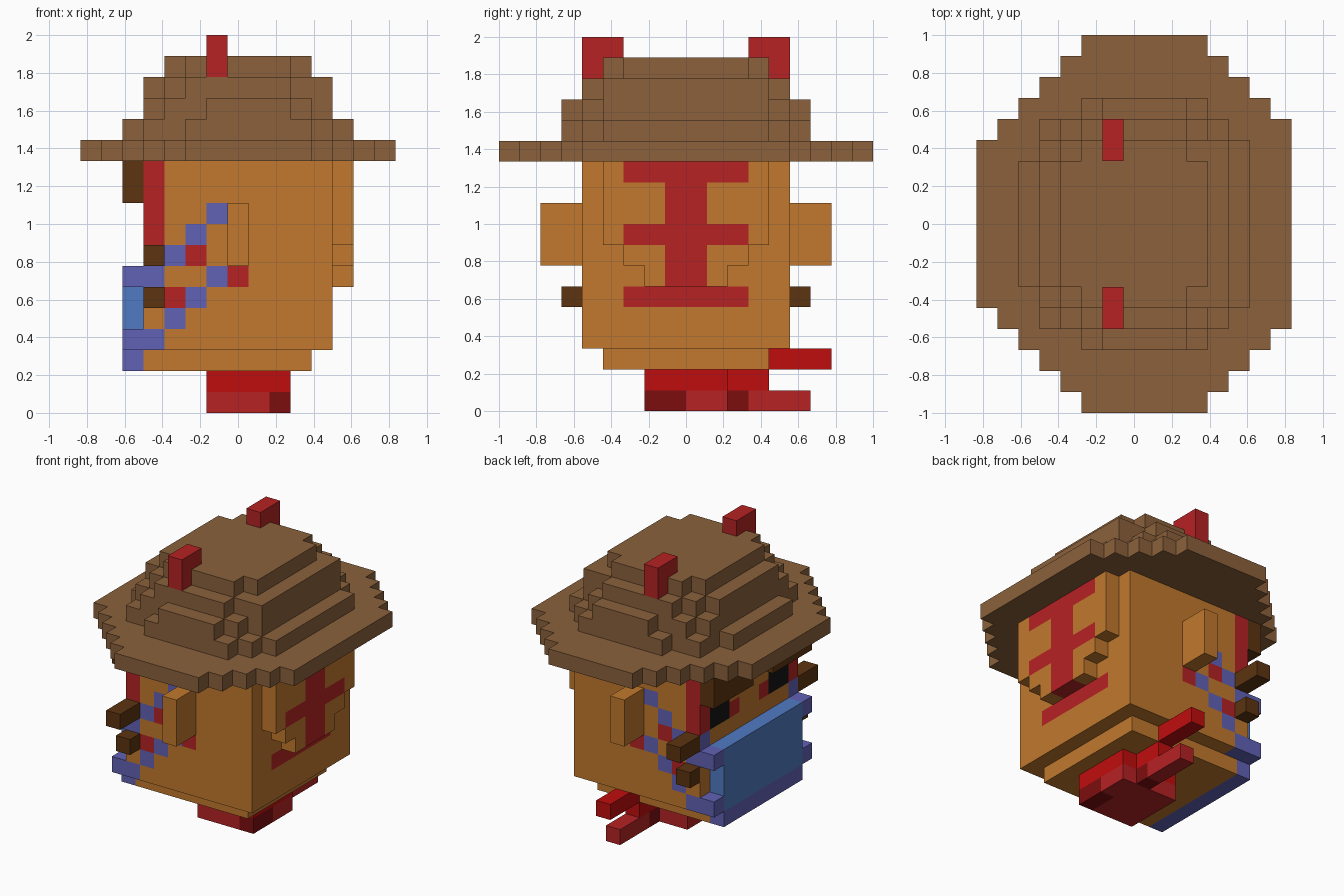
import bpy, bmesh
from math import radians

cube = bpy.data.objects.get("Cube")
if cube:
    bpy.data.objects.remove(cube, do_unlink=True)

U = 1 / 9  # one block


def linear(c):
    c /= 255
    return c / 12.92 if c <= 0.04045 else ((c + 0.055) / 1.055) ** 2.4


def material(name, *rgb):
    m = bpy.data.materials.new(name)
    col = [linear(c) for c in rgb] + [1]
    m.diffuse_color = col
    m.use_nodes = True
    m.node_tree.nodes["Principled BSDF"].inputs["Base Color"].default_value = col
    return m


STRAW = material("hat brown", 139, 97, 59)
SKIN = material("orange", 194, 121, 46)
RED = material("red", 182, 34, 36)
SCARLET = material("scarlet", 192, 13, 13)
MAROON = material("maroon", 125, 13, 15)
VIOLET = material("periwinkle", 97, 97, 182)
BLUE = material("sky blue", 80, 122, 194)
DARK = material("dark brown", 92, 52, 16)
BLACK = material("black", 20, 20, 20)


def box(mat, xs, ys, zs):
    """Block region given as (start, end) in block units."""
    return {(x, y, z): mat for x in range(*xs) for y in range(*ys) for z in range(*zs)}


def pair(mat, xs, ys, zs):
    """Region plus its mirror across the middle of y."""
    return box(mat, xs, ys, zs) | box(mat, xs, (18 - ys[1], 18 - ys[0]), zs)


def build(name, *regions):
    """Join regions (later ones repaint earlier ones) into one outer shell."""
    cells = {}
    for r in regions:
        cells.update(r)
    mats = list(dict.fromkeys(cells.values()))
    bm = bmesh.new()
    verts = {}

    def vert(p):
        if p not in verts:
            verts[p] = bm.verts.new(((p[0] - 7.5) * U, (p[1] - 9) * U, p[2] * U))
        return verts[p]

    for cell, mat in cells.items():
        for axis in range(3):
            for side in (0, 1):
                near = list(cell)
                near[axis] += 2 * side - 1
                if tuple(near) in cells:
                    continue
                ring = []
                for s, t in ((0, 0), (1, 0), (1, 1), (0, 1)):
                    p = list(cell)
                    p[axis] += side
                    p[(axis + 1) % 3] += s
                    p[(axis + 2) % 3] += t
                    ring.append(vert(tuple(p)))
                f = bm.faces.new(ring if side else ring[::-1])
                f.material_index = mats.index(mat)
    # merge flat areas of one colour
    bmesh.ops.dissolve_limit(bm, angle_limit=radians(1), verts=bm.verts[:],
                             edges=bm.edges[:], delimit={'MATERIAL'})
    me = bpy.data.meshes.new(name)
    bm.to_mesh(me)
    bm.free()
    for m in mats:
        me.materials.append(m)
    ob = bpy.data.objects.new(name, me)
    bpy.context.collection.objects.link(ob)
    return ob


def disc(z, first, rows):
    """Hat layer: x spans per row inward from both rims; the last span fills the middle."""
    out = {}
    for i, span in enumerate(rows):
        y = first + i
        end = y + 1 if i < len(rows) - 1 else 18 - y
        out |= pair(STRAW, span, (y, end), (z, z + 1))
    return out


# Hat
build("hat_brim", disc(12, 0, [(5 - i, 11 + i) for i in range(5)] + [(0, 15)]))
build("hat_crown",
      disc(13, 3, [(5, 11), (3, 12), (3, 13), (2, 13)]),
      disc(14, 3, [(6, 10), (4, 11), (3, 12)]),
      disc(15, 4, [(5, 10), (4, 12), (3, 12)]),
      disc(16, 5, [(5, 10), (4, 11)]))
for name, y in (("right_horn", 4), ("left_horn", 12)):
    build(name, box(RED, (6, 7), (y, y + 2), (16, 18)))


# Head with painted markings
def mark(mat, x, z, top=None):
    return pair(mat, (x, x + 1), (4, 5), (z, top or z + 1))


build("head",
      box(SKIN, (3, 12), (4, 14), (3, 12)),
      box(SKIN, (3, 11), (5, 13), (2, 3)),
      *[mark(VIOLET, x, z) for x, z in
        ((6, 9), (5, 8), (4, 7), (3, 7), (3, 6), (6, 6), (5, 5), (4, 4), (3, 3))],
      *[mark(RED, x, z) for x, z in ((5, 7), (7, 6), (4, 5))],
      mark(RED, 3, 8, 12),
      pair(BLACK, (3, 4), (5, 7), (8, 10)),
      pair(RED, (3, 4), (7, 8), (8, 9)),
      box(RED, (11, 12), (6, 12), (5, 6)))

# Raised patch on the back of the head, with crossbars
build("back_patch",
      box(SKIN, (12, 13), (5, 13), (8, 12)),
      box(SKIN, (12, 13), (6, 12), (7, 8)),
      box(SKIN, (12, 13), (7, 11), (6, 7)),
      box(RED, (12, 13), (8, 10), (6, 12)),
      box(RED, (12, 13), (6, 12), (8, 9)),
      box(RED, (12, 13), (6, 12), (11, 12)))

# Ears, brows and whiskers
build("ears", pair(SKIN, (7, 8), (2, 4), (7, 10)))
build("brows", pair(DARK, (2, 3), (4, 8), (10, 12)))
build("upper_whiskers", pair(DARK, (3, 4), (2, 4), (7, 8)))
build("lower_whiskers", pair(DARK, (3, 4), (3, 4), (5, 6)))

# Mouth cover with trimmed corners
build("mouth_cover",
      box(BLUE, (2, 3), (5, 13), (3, 7)),
      box(VIOLET, (2, 3), (5, 13), (2, 3)),
      pair(VIOLET, (2, 3), (4, 5), (3, 4)),
      pair(VIOLET, (2, 3), (4, 5), (6, 7)))

# Neck scarf and its tails
build("neck_scarf",
      box(SCARLET, (6, 10), (7, 11), (1, 2)),
      box(RED, (6, 10), (7, 11), (0, 1)),
      box(MAROON, (9, 10), (7, 9), (0, 1)))
build("upper_scarf_tail",
      box(SCARLET, (8, 9), (11, 13), (1, 2)),
      box(SCARLET, (8, 9), (13, 16), (2, 3)))
build("lower_scarf_tail",
      box(RED, (8, 9), (11, 15), (0, 1)),
      box(MAROON, (8, 9), (11, 12), (0, 1)))
